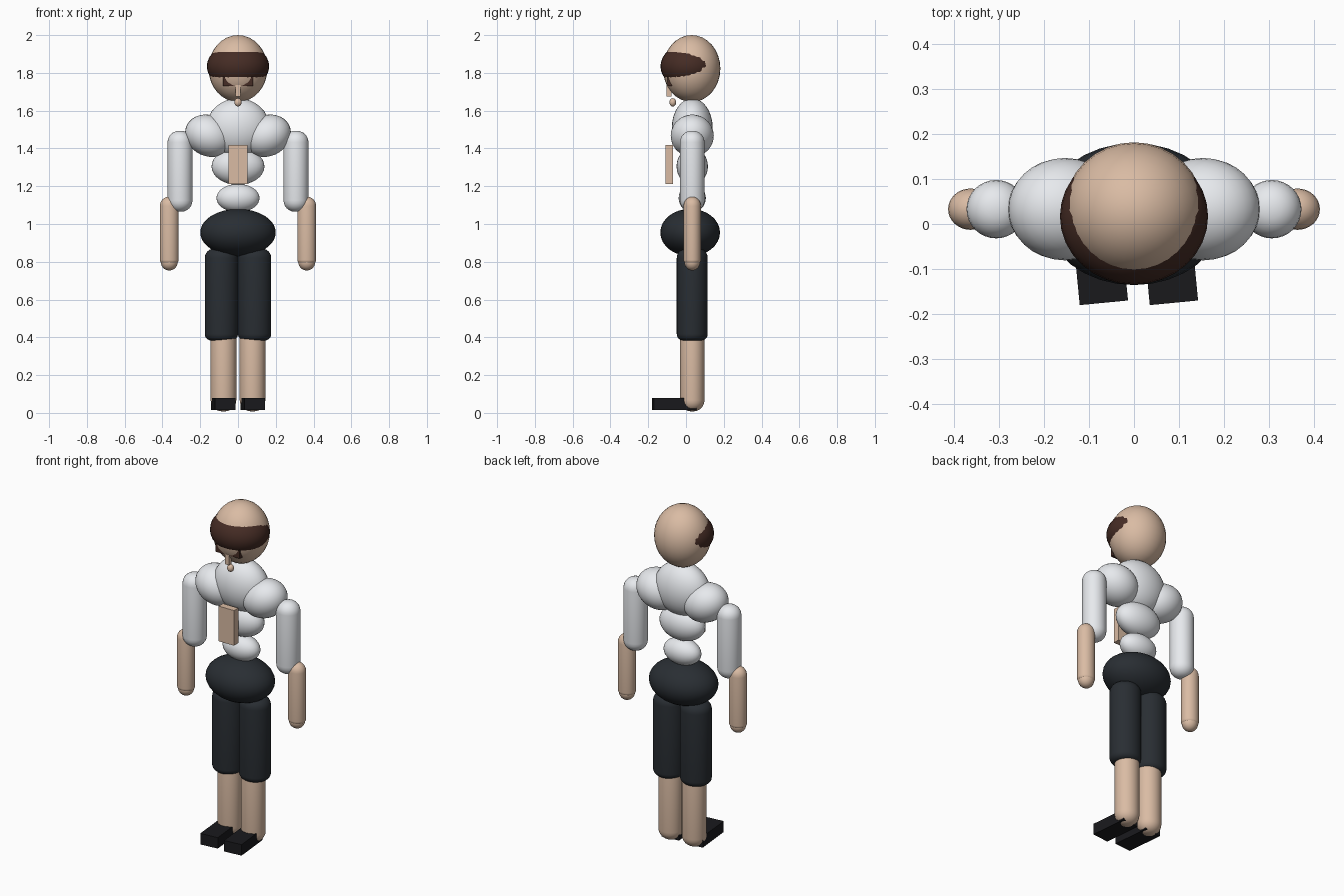
import bpy, bmesh, math
from mathutils import Matrix

if "Cube" in bpy.data.objects:
    bpy.data.objects.remove(bpy.data.objects["Cube"])

Y = 0.033  # depth of the body axis


def material(name, rgb):
    m = bpy.data.materials.new(name)
    m.diffuse_color = (*rgb, 1)
    m.use_nodes = True
    m.node_tree.nodes["Principled BSDF"].inputs["Base Color"].default_value = m.diffuse_color
    return m


SKIN = material("skin", (0.70, 0.50, 0.37))
HAIR = material("brown_hair", (0.06, 0.025, 0.018))
SHIRT = material("white_cloth", (0.80, 0.82, 0.85))
DARK = material("dark_cloth", (0.022, 0.027, 0.033))
SHOE = material("black_leather", (0.01, 0.01, 0.012))


def finish(name, bm, mat, smooth=True):
    bmesh.ops.recalc_face_normals(bm, faces=bm.faces[:])
    me = bpy.data.meshes.new(name)
    bm.to_mesh(me)
    bm.free()
    for p in me.polygons:
        p.use_smooth = smooth
    me.materials.append(mat)
    ob = bpy.data.objects.new(name, me)
    bpy.context.collection.objects.link(ob)
    return ob


def ellipsoid(name, loc, radii, mat, tilt=0):
    bm = bmesh.new()
    bmesh.ops.create_uvsphere(bm, u_segments=32, v_segments=16, radius=1)
    bm.transform(Matrix.Translation(loc) @ Matrix.Rotation(tilt, 4, 'Y')
                 @ Matrix.Diagonal((*radii, 1)))
    return finish(name, bm, mat)


def box(name, loc, size, mat, turn=0):
    bm = bmesh.new()
    bmesh.ops.create_cube(bm, size=1)
    bm.transform(Matrix.Translation(loc) @ Matrix.Rotation(turn, 4, 'Z')
                 @ Matrix.Diagonal((*size, 1)))
    return finish(name, bm, mat, False)


def limb(name, x, z0, z1, rx, ry, round0, round1, mat, steps=6, seg=32):
    """Upright round-ended tube; round0/round1 are the end rounding sizes."""
    prof = []
    for i in range(steps + 1):
        a = math.pi / 2 * i / steps
        prof.append((rx - round0 + round0 * math.sin(a), z0 + round0 * (1 - math.cos(a))))
    for i in range(steps + 1):
        a = math.pi / 2 * i / steps
        prof.append((rx - round1 + round1 * math.cos(a), z1 - round1 * (1 - math.sin(a))))
    bm = bmesh.new()
    rings = []
    for r, z in prof:
        r = max(r, 0.0005)
        rings.append([bm.verts.new((x + r * math.cos(2 * math.pi * k / seg),
                                    Y + r * ry / rx * math.sin(2 * math.pi * k / seg), z))
                      for k in range(seg)])
    for a, b in zip(rings, rings[1:]):
        for k in range(seg):
            j = (k + 1) % seg
            bm.faces.new((a[k], a[j], b[j], b[k]))
    bm.faces.new(rings[0])
    bm.faces.new(rings[-1])
    return finish(name, bm, mat)


# Head, hair and face
ellipsoid("head", (0, 0.03, 1.823), (0.156, 0.152, 0.177), SKIN)
ellipsoid("hair_band", (0, 0.017, 1.835), (0.165, 0.152, 0.122), HAIR)
box("fringe", (0, -0.04, 1.77), (0.16, 0.116, 0.08), HAIR)
box("nose", (0, -0.09, 1.705), (0.024, 0.025, 0.06), SKIN)
ellipsoid("chin", (0, -0.07, 1.644), (0.019, 0.018, 0.022), SKIN)

# Torso
ellipsoid("chest", (0, Y, 1.51), (0.168, 0.108, 0.155), SHIRT)
ellipsoid("upper_belly", (0, Y, 1.305), (0.14, 0.083, 0.098), SHIRT)
ellipsoid("waist", (0, Y, 1.137), (0.114, 0.072, 0.075), SHIRT)
ellipsoid("hips", (0, 0.022, 0.955), (0.2, 0.158, 0.125), DARK)
box("chest_panel", (0, -0.089, 1.315), (0.1, 0.04, 0.208), SKIN)

# Limbs, one set per side
for side, s in (("right", 1), ("left", -1)):
    ellipsoid(side + "_shoulder", (0.154 * s, Y, 1.467), (0.13, 0.114, 0.108), SHIRT,
              -s * math.radians(25))
    limb(side + "_upper_arm", 0.307 * s, 1.065, 1.493, 0.066, 0.065, 0.06, 0.06, SHIRT)
    limb(side + "_forearm", 0.364 * s, 0.79, 1.145, 0.05, 0.046, 0.02, 0.05, SKIN)
    ellipsoid(side + "_hand", (0.364 * s, Y, 0.8), (0.045, 0.042, 0.046), SKIN)
    limb(side + "_thigh", 0.088 * s, 0.383, 0.87, 0.088, 0.082, 0.035, 0.05, DARK)
    limb(side + "_shin", 0.077 * s, 0.008, 0.45, 0.068, 0.065, 0.06, 0.03, SKIN)
    box(side + "_shoe", (0.078 * s, -0.062, 0.047), (0.108, 0.228, 0.065), SHOE,
        math.radians(5.5))
